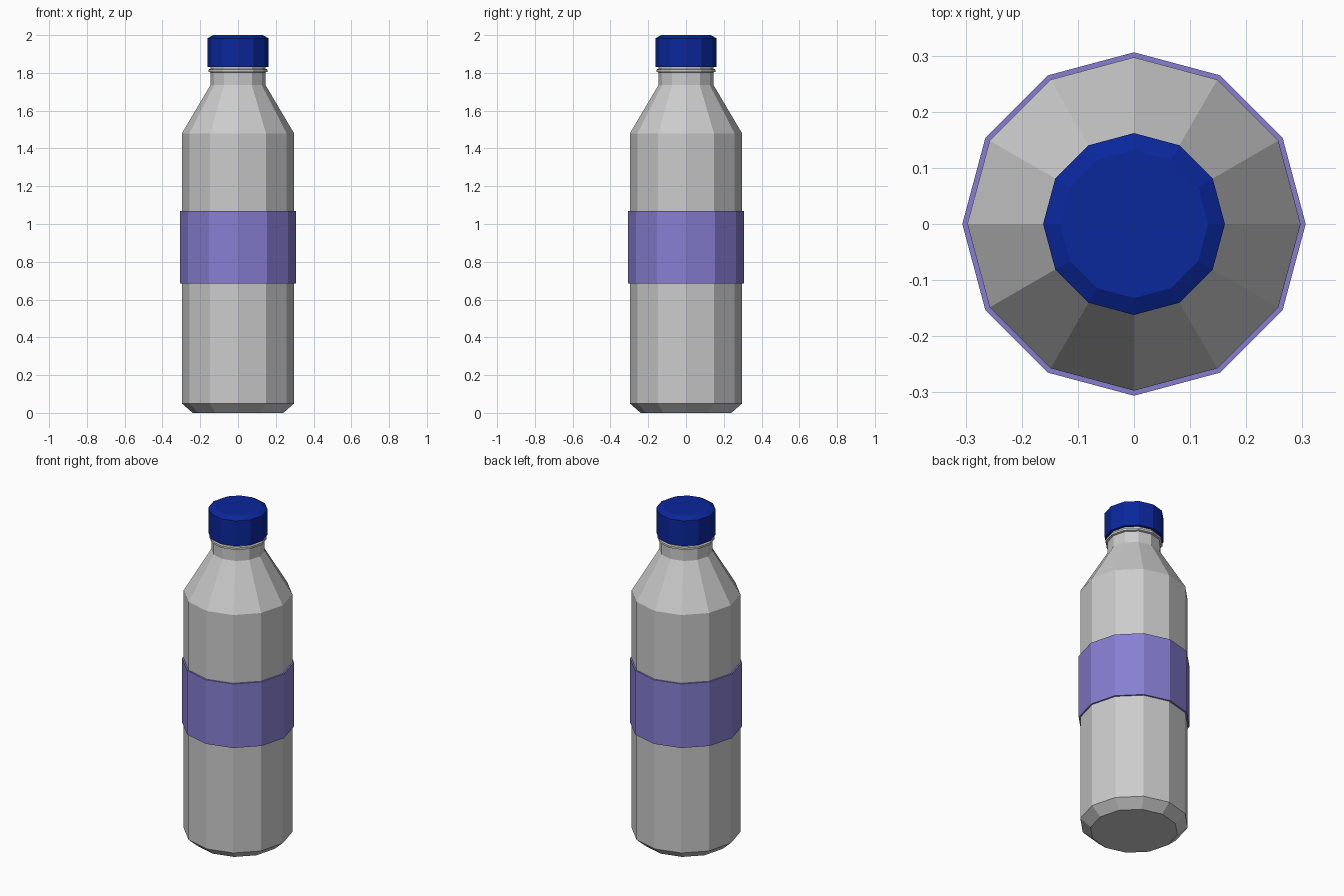
import bpy, bmesh
from math import cos, sin, pi

if "Cube" in bpy.data.objects:
    bpy.data.objects.remove(bpy.data.objects["Cube"])

SIDES = 12


def lathe(name, profile, color=None, closed=False):
    """Spin (radius, z) points into a flat-faced 12-sided part."""
    bm = bmesh.new()
    rings = [[bm.verts.new((r * cos(2 * pi * i / SIDES), r * sin(2 * pi * i / SIDES), z))
              for i in range(SIDES)] for r, z in profile]
    pairs = list(zip(rings, rings[1:]))
    if closed:
        pairs.append((rings[-1], rings[0]))
    else:
        bm.faces.new(rings[0])
        bm.faces.new(rings[-1])
    for a, b in pairs:
        for i in range(SIDES):
            j = (i + 1) % SIDES
            bm.faces.new((a[i], a[j], b[j], b[i]))
    bmesh.ops.recalc_face_normals(bm, faces=bm.faces)
    mesh = bpy.data.meshes.new(name)
    bm.to_mesh(mesh)
    bm.free()
    obj = bpy.data.objects.new(name, mesh)
    bpy.context.collection.objects.link(obj)
    if color:
        mat = bpy.data.materials.new(name + "_color")
        mat.diffuse_color = color
        mat.use_nodes = True
        mat.node_tree.nodes["Principled BSDF"].inputs["Base Color"].default_value = mat.diffuse_color
        mesh.materials.append(mat)
    return obj


# Bottle with chamfered base, sloped shoulder, neck and collar ring
lathe("bottle", [(0.24, 0), (0.297, 0.05), (0.297, 1.48), (0.146, 1.735),
                 (0.146, 1.803), (0.157, 1.806), (0.157, 1.818),
                 (0.146, 1.821), (0.146, 1.84)])

# Label band wrapped around the body
lathe("label", [(0.297, 0.685), (0.306, 0.685), (0.306, 1.07), (0.297, 1.07)],
      (0.24, 0.21, 0.64, 1), closed=True)

# Screw cap with bevelled top edge
lathe("cap", [(0.162, 1.832), (0.162, 1.983), (0.132, 2.0)], (0.003, 0.02, 0.33, 1))
